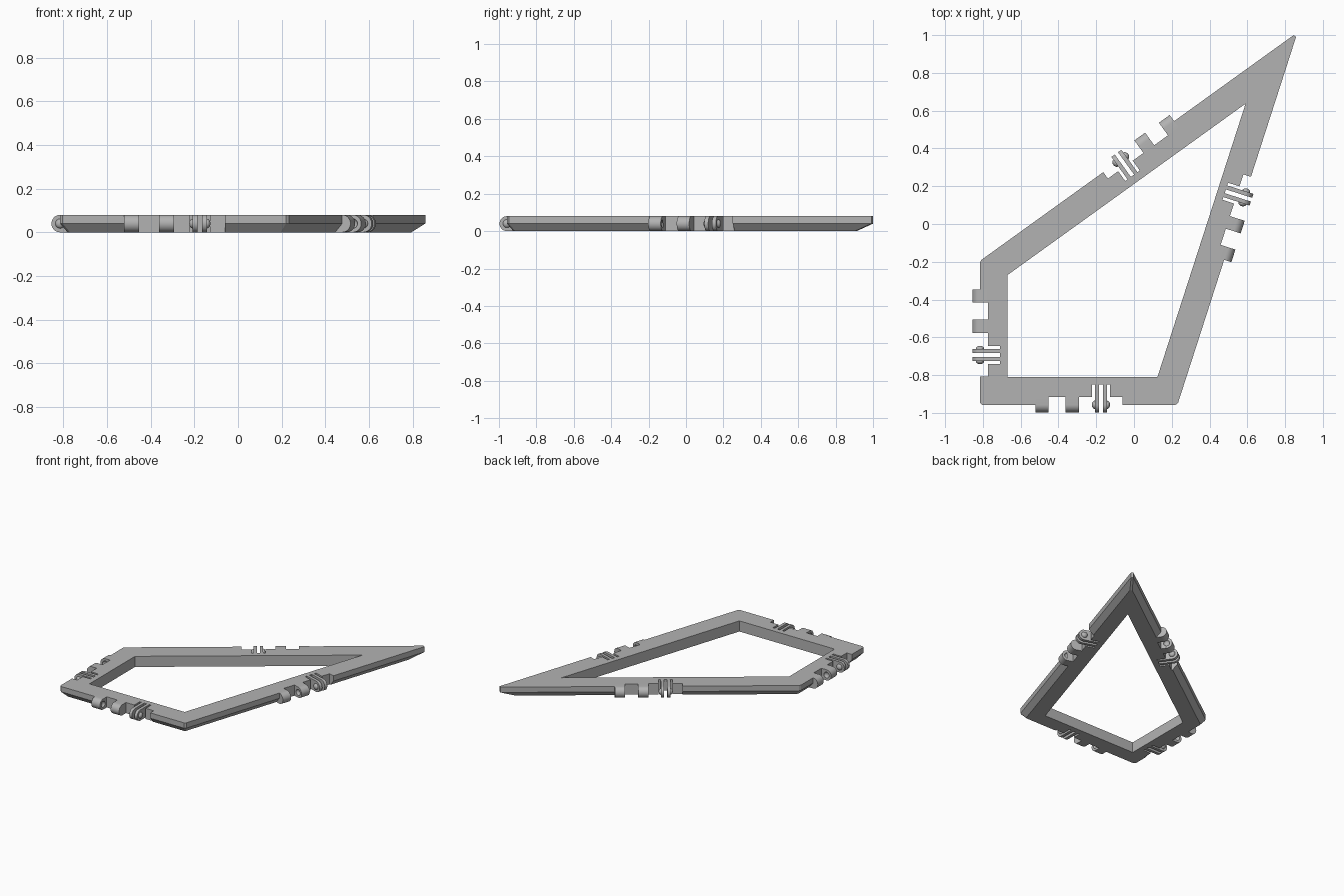
import bpy, bmesh, math
from mathutils import Matrix, Vector

cube = bpy.data.objects.get("Cube")
if cube:
    bpy.data.objects.remove(cube, do_unlink=True)

H = 0.08            # frame thickness
R = H / 2           # knuckle radius, also height of the pin axis
NOTCH = 0.042       # depth of the hinge recess
SLOT = 0.106        # depth of the slots beside the prongs
CORNERS = [Vector(p) for p in
           ((-0.815, -0.957), (0.23, -0.957), (0.866, 1.015), (-0.815, -0.195))]

grey = bpy.data.materials.new("plain grey")
grey.use_nodes = True
grey.diffuse_color = (0.45, 0.45, 0.45, 1)
grey.node_tree.nodes["Principled BSDF"].inputs["Base Color"].default_value = (0.45, 0.45, 0.45, 1)


def make_object(name, bm):
    bmesh.ops.recalc_face_normals(bm, faces=bm.faces)
    mesh = bpy.data.meshes.new(name)
    bm.to_mesh(mesh)
    bm.free()
    mesh.materials.append(grey)
    obj = bpy.data.objects.new(name, mesh)
    bpy.context.collection.objects.link(obj)
    return obj


def activate(obj):
    bpy.ops.object.select_all(action='DESELECT')
    obj.select_set(True)
    bpy.context.view_layer.objects.active = obj


def cut(obj, cutter):
    cutter.hide_render = True
    mod = obj.modifiers.new("cut", 'BOOLEAN')
    mod.operation, mod.solver, mod.object = 'DIFFERENCE', 'EXACT', cutter
    activate(obj)
    bpy.ops.object.modifier_apply(modifier=mod.name)
    bpy.data.objects.remove(cutter, do_unlink=True)


def inset(d, clip=0.0):
    """Outline moved inward by d, two points per corner, corners clipped to a short chord."""
    pts = []
    for i, p in enumerate(CORNERS):
        a = (CORNERS[i - 1] - p).normalized()
        b = (CORNERS[(i + 1) % 4] - p).normalized()
        half = a.angle(b) / 2
        q = p + (a + b).normalized() * d / math.sin(half)
        t = clip / math.sin(half)
        pts += [q + a * t, q + b * t] if clip else [q]
    return pts


def prism(bm, profile, x0, x1, m):
    """Extrude a (y, z) profile along local x."""
    ends = [[bm.verts.new(m @ Vector((x, y, z))) for y, z in profile] for x in (x0, x1)]
    for ring in ends:
        bm.faces.new(ring)
    n = len(profile)
    for i in range(n):
        j = (i + 1) % n
        bm.faces.new((ends[0][i], ends[0][j], ends[1][j], ends[1][i]))


def block(x0, x1, depth, m):
    bm = bmesh.new()
    prism(bm, [(-0.1, -0.1), (depth, -0.1), (depth, 0.2), (-0.1, 0.2)], x0, x1, m)
    return make_object("recess_cutter", bm)


def round_nose(depth, steps=16):
    arc = [math.pi * (0.5 + k / steps) for k in range(steps + 1)]
    return [(depth, 0), (depth, H)] + [(R * math.cos(a), R + R * math.sin(a)) for a in arc]


def add_ball(bm, x, m, size):
    place = m @ Matrix.Translation((x, 0, R)) @ Matrix.Diagonal((*size, 1))
    bmesh.ops.create_uvsphere(bm, u_segments=20, v_segments=12, radius=1, matrix=place)


# Frame: upright upper rim, chamfered lower rim, straight inner wall
bm = bmesh.new()
outer = []
for d, z in ((0, H), (0, R), (0.034, 0)):
    outer.append([bm.verts.new((p.x, p.y, z)) for p in inset(d, 0.008)])
inner = [[bm.verts.new((p.x, p.y, z)) for p in inset(0.146)] for z in (H, 0)]
for a, b in zip(outer, outer[1:]):
    for i in range(8):
        j = (i + 1) % 8
        bm.faces.new((a[i], a[j], b[j], b[i]))
for i in range(4):
    j = (i + 1) % 4
    bm.faces.new((inner[0][i], inner[0][j], inner[1][j], inner[1][i]))
    for rim, hole in ((outer[0], inner[0]), (outer[2], inner[1])):
        bm.faces.new((rim[2 * i], rim[2 * i + 1], hole[i]))
        bm.faces.new((rim[2 * i + 1], rim[2 * j], hole[j], hole[i]))
frame = make_object("frame", bm)

# Hinge on each side: local x runs along the edge, local y points inward
for i, side in enumerate(("front", "left", "back", "right")):
    p, q = CORNERS[i], CORNERS[(i + 1) % 4]
    d, mid = (q - p).normalized(), (p + q) / 2
    m = Matrix(((d.x, -d.y, 0, mid.x), (d.y, d.x, 0, mid.y), (0, 0, 1, 0), (0, 0, 0, 1)))
    cut(frame, block(-0.23, 0.232, NOTCH, m))
    cut(frame, block(0.07, 0.165, SLOT, m))

    # Two solid knuckles with dimples facing each other
    bm = bmesh.new()
    for x in (-0.23, -0.07):
        prism(bm, round_nose(NOTCH), x, x + 0.07, m)
    knuckles = make_object(side + "_knuckles", bm)
    bm = bmesh.new()
    for x in (-0.16, -0.07):
        add_ball(bm, x, m, (0.015, 0.022, 0.022))
    cut(knuckles, make_object("dimple_cutter", bm))

    # Two thin prongs
    bm = bmesh.new()
    for x in (0.085, 0.128):
        prism(bm, round_nose(SLOT), x, x + 0.022, m)
    prongs = make_object(side + "_prongs", bm)

    # Domed studs on the outer prong faces
    bm = bmesh.new()
    for x in (0.085, 0.15):
        add_ball(bm, x, m, (0.016, 0.022, 0.022))
    studs = make_object(side + "_studs", bm)

    for obj in (knuckles, prongs, studs):
        activate(obj)
        bpy.ops.object.shade_smooth_by_angle(angle=math.radians(35))
